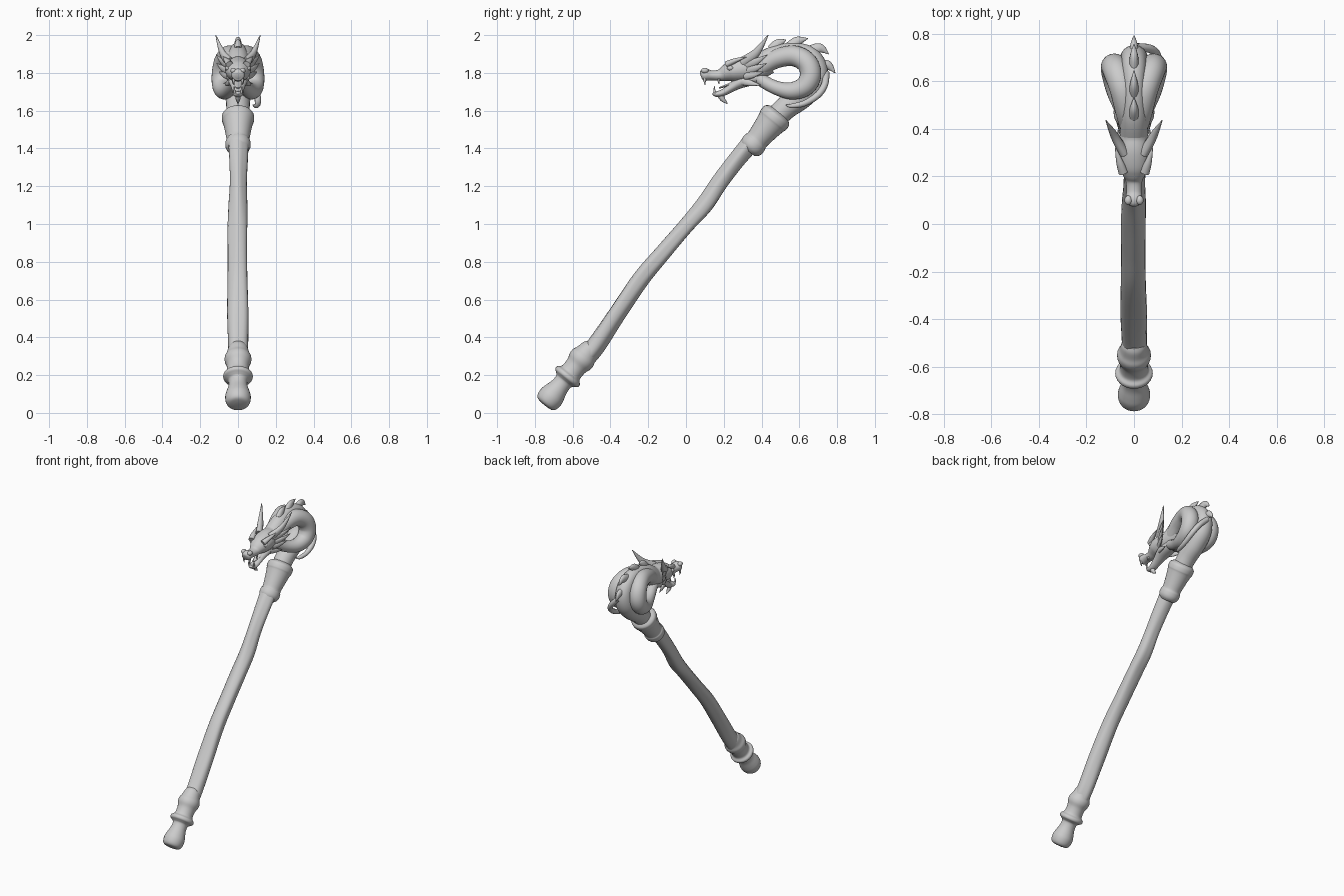
import bpy, bmesh, math
from mathutils import Vector


def spline(p, steps):
    # Catmull-Rom through tuples of any length
    out = []
    for i in range(len(p) - 1):
        a, b, c, d = p[max(i - 1, 0)], p[i], p[i + 1], p[min(i + 2, len(p) - 1)]
        for s in range(steps):
            t = s / steps
            out.append([0.5 * (2 * B + (C - A) * t + (2 * A - 5 * B + 4 * C - D) * t * t
                               + (3 * B - A - 3 * C + D) * t ** 3) for A, B, C, D in zip(a, b, c, d)])
    return out + [list(p[-1])]


def finish(name, bm, angle=50):
    bmesh.ops.recalc_face_normals(bm, faces=bm.faces)
    me = bpy.data.meshes.new(name)
    bm.to_mesh(me)
    bm.free()
    ob = bpy.data.objects.new(name, me)
    bpy.context.collection.objects.link(ob)
    bpy.ops.object.select_all(action='DESELECT')
    ob.select_set(True)
    bpy.context.view_layer.objects.active = ob
    bpy.ops.object.shade_smooth_by_angle(angle=math.radians(angle))
    return ob


def tube(name, pts, sides=20, steps=6, lump=0.0, mirror=False):
    # loft of ellipses: points are (x, y, z, half width, half height)
    pts = [p if len(p) == 5 else (*p, p[3]) for p in pts]
    path = spline(pts, steps)
    bm = bmesh.new()
    rings = []
    for i, p in enumerate(path):
        t = (Vector(path[min(i + 1, len(path) - 1)][:3]) - Vector(path[max(i - 1, 0)][:3])).normalized()
        side = Vector((1, 0, 0))
        side = (side - t * t.x).normalized()
        up = t.cross(side)
        ring = []
        for k in range(sides):
            a = 2 * math.pi * k / sides
            m = 1 + lump * math.cos(3 * a + i * 0.13) + lump * 0.6 * math.sin(5 * a - i * 0.08)
            v = Vector(p[:3]) + side * max(p[3], .001) * m * math.cos(a) + up * max(p[4], .001) * m * math.sin(a)
            ring.append(bm.verts.new(v))
        rings.append(ring)
    for r, q in zip(rings, rings[1:]):
        for k in range(sides):
            bm.faces.new((r[k], r[(k + 1) % sides], q[(k + 1) % sides], q[k]))
    bm.faces.new(rings[0])
    bm.faces.new(rings[-1])
    if mirror:
        geo = bmesh.ops.duplicate(bm, geom=bm.verts[:] + bm.edges[:] + bm.faces[:])["geom"]
        for v in geo:
            if isinstance(v, bmesh.types.BMVert):
                v.co.x *= -1
    return finish(name, bm)


def spike(name, base, mid, tip, w, h, mirror=True):
    return tube(name, [(*base, w, h), (*mid, w * .75, h * .75), (*tip, .002, .002)], 12, 6, 0, mirror)


def blob(name, c, r):
    bm = bmesh.new()
    bmesh.ops.create_uvsphere(bm, u_segments=16, v_segments=10, radius=1)
    geo = bmesh.ops.duplicate(bm, geom=bm.verts[:] + bm.edges[:] + bm.faces[:])["geom"]
    new = {v for v in geo if isinstance(v, bmesh.types.BMVert)}
    for v in bm.verts:
        co = Vector([a * b + d for a, b, d in zip(v.co, r, c)])
        if v in new:
            co.x *= -1
        v.co = co
    return finish(name, bm)


# gnarled wooden shaft
tube("shaft", [(0, y, z, a, b) for y, z, a, b in [
    (-.56, .26, .052, .05), (-.48, .355, .053, .05), (-.37, .52, .056, .046), (-.24, .71, .052, .046),
    (-.12, .85, .051, .043), (0, .987, .052, .041), (.10, 1.10, .05, .046),
    (.18, 1.22, .045, .045), (.27, 1.34, .049, .046), (.36, 1.45, .054, .05)]], 24, 6, .05)


# turned fittings along the tilted axis: distance along it, radius
def fitting(name, origin, profile):
    d = Vector((0, .632, .775))
    tube(name, [(*(Vector(origin) + d * s), r) for s, r in profile], 28, 4)


fitting("foot_knob", (0, -.746, .046), [
    (-.006, .02), (0, .05), (.018, .064), (.05, .068), (.08, .062), (.12, .051), (.155, .05),
    (.168, .062), (.18, .077), (.197, .077), (.212, .062), (.235, .058), (.265, .06), (.295, .070),
    (.32, .070), (.345, .060), (.38, .052), (.40, .04)])
fitting("top_collar", (0, .335, 1.395), [
    (-.01, .045), (.005, .060), (.025, .067), (.05, .066), (.065, .061), (.10, .065), (.15, .073), (.185, .080),
    (.20, .085), (.225, .085), (.238, .078), (.25, .062)])

# central neck, arching from collar to head
tube("neck", [(0, y, z, r) for y, z, r in [
    (.48, 1.57, .06), (.535, 1.62, .062), (.61, 1.675, .066), (.675, 1.74, .064), (.695, 1.82, .055),
    (.655, 1.89, .05), (.565, 1.915, .045), (.46, 1.885, .055), (.38, 1.83, .06)]], 24, 6)

# body coils on both sides
tube("side_coil", [
    (.012, .40, 1.83, .045), (.03, .48, 1.875, .05), (.048, .57, 1.89, .055), (.072, .638, 1.855, .056),
    (.083, .66, 1.79, .056), (.083, .63, 1.73, .053), (.070, .56, 1.705, .046),
    (.045, .48, 1.72, .037), (.02, .41, 1.755, .034), (.01, .36, 1.79, .03)], 24, 6, 0, True)

# tail wrapping round one side
tube("tail", [
    (.01, .742, 1.80, .018), (.07, .735, 1.74, .018), (.10, .70, 1.685, .018),
    (.105, .63, 1.64, .016), (.095, .56, 1.625, .012), (.08, .53, 1.63, .003)], 12)

# back spines
for i, (by, bz, my, mz, ty, tz) in enumerate([
        (.46, 1.92, .49, 1.955, .53, 1.975), (.55, 1.93, .59, 1.967, .645, 1.982),
        (.655, 1.91, .71, 1.93, .755, 1.90), (.70, 1.83, .75, 1.84, .79, 1.80)]):
    spike(f"back_spine_{i + 1}", (0, by, bz), (0, my, mz), (0, ty, tz), .022, .034, False)

# head and upper jaw
tube("head", [(0, *p) for p in [
    (.078, 1.785, .012, .014), (.085, 1.787, .03, .028), (.105, 1.79, .036, .033), (.135, 1.787, .032, .026),
    (.18, 1.788, .035, .031), (.215, 1.80, .052, .046), (.25, 1.81, .066, .058),
    (.31, 1.82, .068, .066), (.37, 1.825, .06, .065), (.44, 1.855, .053, .06)]], 24, 5)
tube("lower_jaw", [(0, *p) for p in [
    (.38, 1.775, .045, .035), (.30, 1.755, .05, .033), (.245, 1.725, .036, .024),
    (.195, 1.695, .028, .018), (.16, 1.688, .027, .015), (.143, 1.695, .014, .008)]], 20)
spike("chin_beard", (0, .18, 1.69), (0, .195, 1.66), (0, .22, 1.637), .016, .018, False)
tube("tongue", [(0, .27, 1.755, .022, .01), (0, .22, 1.735, .02, .007), (0, .175, 1.72, .008, .004)], 12)
blob("nostrils", (.024, .10, 1.812), (.016, .02, .015))
blob("eyes", (.054, .235, 1.825), (.014, .018, .013))

# paired spikes: base, middle, tip, width, height
for name, b, m, t, w, h in [
    ("horn", (.042, .30, 1.855), (.082, .37, 1.905), (.118, .435, 2.0), .022, .03),
    ("brow", (.045, .215, 1.845), (.06, .26, 1.865), (.078, .32, 1.885), .02, .017),
    ("upper_ear", (.05, .31, 1.84), (.085, .37, 1.86), (.115, .43, 1.895), .012, .024),
    ("middle_ear", (.052, .32, 1.81), (.085, .37, 1.825), (.112, .425, 1.85), .012, .022),
    ("cheek_fin", (.05, .31, 1.785), (.075, .355, 1.79), (.10, .41, 1.805), .012, .022),
    ("jaw_fin", (.04, .30, 1.755), (.055, .345, 1.745), (.068, .395, 1.735), .012, .02),
    ("upper_fang", (.022, .10, 1.772), (.023, .099, 1.755), (.022, .102, 1.735), .008, .008),
    ("back_fang", (.027, .175, 1.768), (.027, .173, 1.755), (.026, .175, 1.742), .007, .007),
    ("lower_fang", (.018, .155, 1.693), (.02, .150, 1.71), (.02, .152, 1.73), .007, .007),
]:
    spike(name + "_pair", b, m, t, w, h)
